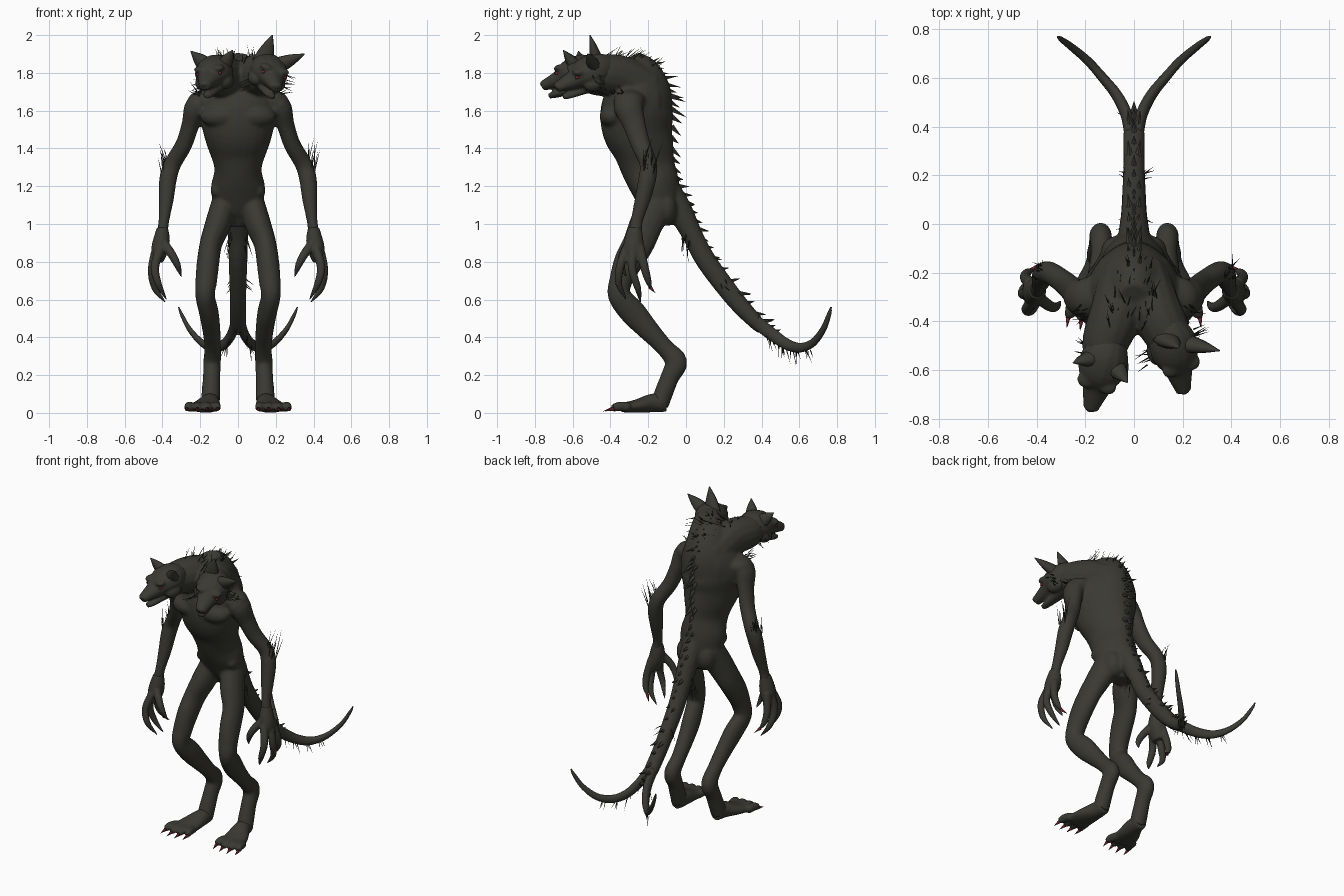
import bpy, bmesh, math, random
from mathutils import Vector, Matrix, Euler

random.seed(4)


def material(name, rgb):
    m = bpy.data.materials.new(name)
    m.diffuse_color = (*rgb, 1)
    return m


HIDE = material("dark hide", (0.042, 0.041, 0.033))
HAIR = material("dark hair", (0.026, 0.026, 0.021))
RED = material("dark red", (0.16, 0.018, 0.022))


def smooth_path(points, steps):
    """Catmull-Rom samples through tuples of any length."""
    p = [Vector(q) for q in points]
    p = [p[0] * 2 - p[1]] + p + [p[-1] * 2 - p[-2]]
    out = []
    for i in range(1, len(p) - 2):
        a, b, c, d = p[i - 1:i + 3]
        for k in range(steps):
            t = k / steps
            out.append(0.5 * (2 * b + (c - a) * t + (2 * a - 5 * b + 4 * c - d) * t * t
                              + (3 * b - a - 3 * c + d) * t ** 3))
    return out + [p[-2]]


def tube(bm, stations, sx=1, sides=14, steps=4, mat=None, egg=0):
    """Elliptic tube through (x, y, z, half width, half depth); egg narrows the back."""
    path = smooth_path(stations, steps)
    pts = [Vector(q[:3]) for q in path]
    rings = []
    for i, q in enumerate(path):
        t = (pts[min(i + 1, len(pts) - 1)] - pts[max(i - 1, 0)]).normalized()
        u = Vector((1, 0, 0))
        u = (u - t * u.dot(t)).normalized()
        v = t.cross(u)
        ring = []
        for k in range(sides):
            a = 2 * math.pi * k / sides
            w = max(q[3], .001) * (1 - egg * math.sin(a))
            c = pts[i] + u * w * math.cos(a) + v * max(q[4], .001) * math.sin(a)
            c = mat @ c if mat else c
            ring.append(bm.verts.new((c.x * sx, c.y, max(c.z, 0.0))))
        rings.append(ring)
    for a, b in zip(rings, rings[1:]):
        for k in range(sides):
            bm.faces.new((a[k], a[(k + 1) % sides], b[(k + 1) % sides], b[k]))
    bm.faces.new(rings[0])
    bm.faces.new(rings[-1])


def blob(bm, c, r, mat=None):
    m = Matrix.Translation(c) @ Matrix.Diagonal((*r, 1))
    bmesh.ops.create_icosphere(bm, subdivisions=3, radius=1, matrix=mat @ m if mat else m)


def spike(bm, base, direction, length, radius, sides=5):
    d = Vector(direction).normalized()
    m = (Matrix.Translation(Vector(base) + d * length / 2)
         @ d.to_track_quat('Z', 'Y').to_matrix().to_4x4())
    bmesh.ops.create_cone(bm, cap_ends=True, segments=sides, radius1=radius,
                          radius2=0.0004, depth=length, matrix=m)


def finish(bm, name, mat, voxel=0, smooth=True, soften=4):
    bmesh.ops.recalc_face_normals(bm, faces=bm.faces)
    me = bpy.data.meshes.new(name)
    bm.to_mesh(me)
    bm.free()
    me.materials.append(mat)
    ob = bpy.data.objects.new(name, me)
    bpy.context.collection.objects.link(ob)
    if smooth:
        me.polygons.foreach_set("use_smooth", [True] * len(me.polygons))
    if voxel:
        r = ob.modifiers.new("fuse", 'REMESH')
        r.mode, r.voxel_size, r.use_smooth_shade = 'VOXEL', voxel, True
        s = ob.modifiers.new("soften", 'SMOOTH')
        s.factor, s.iterations = 0.5, soften
    return ob


# Torso, necks, arms, legs and tail root, fused into one skin
body = bmesh.new()
tube(body, [(0, -.12, .99, .05, .05), (0, -.13, 1.08, .118, .10), (0, -.163, 1.2, .140, .130),
            (0, -.20, 1.3, .122, .143), (0, -.225, 1.4, .152, .162), (0, -.255, 1.5, .182, .187),
            (0, -.26, 1.6, .20, .192), (0, -.245, 1.7, .18, .168), (0, -.26, 1.8, .125, .125),
            (0, -.30, 1.88, .07, .06)], sides=28, egg=.22)
tube(body, [(-.035, -.22, 1.70, .11, .13), (-.07, -.36, 1.775, .11, .118),
            (-.115, -.48, 1.785, .098, .105), (-.125, -.57, 1.785, .08, .08)])
tube(body, [(.035, -.22, 1.70, .11, .13), (.08, -.34, 1.775, .11, .118),
            (.13, -.44, 1.795, .10, .105), (.16, -.52, 1.80, .08, .08)])
tube(body, [(0, -.115, 1.20, .07, .075), (0, -.035, 1.075, .064, .068), (0, .035, .94, .055, .055),
            (0, .11, .80, .05, .055), (0, .26, .60, .044, .05), (0, .37, .48, .045, .04),
            (0, .41, .44, .03, .03)])
ARM = [(.13, -.29, 1.65, .07, .08), (.215, -.305, 1.625, .066, .08), (.25, -.275, 1.53, .048, .062),
       (.287, -.24, 1.42, .045, .052), (.345, -.20, 1.32, .046, .046), (.370, -.205, 1.24, .047, .048),
       (.380, -.23, 1.13, .040, .042), (.392, -.26, 1.02, .029, .033), (.402, -.27, .95, .030, .038)]
LEG = [(.070, -.15, 1.12, .068, .095), (.105, -.21, 1.0, .070, .09), (.142, -.25, .9, .060, .085),
       (.158, -.305, .8, .060, .078), (.168, -.345, .7, .058, .062), (.174, -.352, .62, .052, .062),
       (.154, -.28, .53, .052, .070), (.141, -.20, .44, .048, .058), (.134, -.112, .345, .044, .048),
       (.137, -.052, .27, .047, .060), (.140, -.085, .19, .046, .050), (.144, -.12, .1, .050, .050),
       (.146, -.14, .04, .050, .048)]
for s in (1, -1):
    tube(body, ARM, s)
    tube(body, LEG, s)
    blob(body, (.065 * s, -.11, 1.08), (.07, .062, .09))           # buttock
    blob(body, (.09 * s, -.388, 1.57), (.112, .07, .062))          # chest muscle
    blob(body, (.175 * s, -.30, 1.655), (.09, .085, .055))         # shoulder
    blob(body, (.08 * s, -.18, 1.63), (.075, .06, .14))            # shoulder blade
    blob(body, (.115 * s, -.20, 1.175), (.030, .06, .04))          # hip crest
    for z, y in ((1.44, -.390), (1.375, -.357), (1.31, -.330), (1.25, -.294)):
        blob(body, (.034 * s, y, z), (.032, .020, .029))           # belly muscle
finish(body, "body", HIDE, 0.0095, soften=5)

# Forked tail ends
fork = bmesh.new()
for s in (1, -1):
    tube(fork, [(.014, .36, .49, .024, .036), (.032, .45, .42, .024, .034), (.072, .53, .365, .022, .03),
                (.128, .60, .345, .020, .026), (.19, .67, .37, .017, .021), (.255, .725, .44, .013, .017),
                (.298, .757, .52, .009, .012), (.314, .768, .56, .003, .004)], s)
finish(fork, "forked_tail_tips", HIDE)

# Heads: skull, muzzle, jaw, brows; then eyes in the same local frame
HEADS = {"left": ((-.125, -.57, 1.795), (math.radians(12), math.radians(-4), math.radians(-17))),
         "right": ((.16, -.50, 1.80), (math.radians(17), math.radians(14), math.radians(19)))}
for side, (loc, rot) in HEADS.items():
    M = Matrix.Translation(loc) @ Euler(rot).to_matrix().to_4x4()
    h = bmesh.new()
    tube(h, [(0, .10, -.01, .07, .075), (0, .03, .005, .098, .092), (0, -.04, .008, .096, .080),
             (0, -.10, -.006, .064, .052), (0, -.155, -.014, .046, .037), (0, -.207, -.022, .031, .026)], mat=M)
    tube(h, [(0, .02, -.060, .065, .042), (0, -.08, -.074, .043, .026), (0, -.135, -.080, .034, .020),
             (0, -.180, -.082, .021, .015)], mat=M)
    blob(h, (0, -.208, -.012), (.016, .012, .011), M)
    for s in (1, -1):
        blob(h, (.046 * s, -.080, .046), (.038, .034, .018), M)
        blob(h, (.064 * s, -.015, -.04), (.040, .058, .042), M)
    finish(h, side + "_head", HIDE, 0.008, soften=3)
    e = bmesh.new()
    for s in (1, -1):
        blob(e, (.062 * s, -.098, .020), (.009, .012, .008), M)
    finish(e, side + "_eyes", RED)

# Ears
ears = bmesh.new()
for base, tip, w in (((-.165, -.55, 1.835), (-.25, -.57, 1.915), .05), ((-.075, -.59, 1.84), (-.028, -.65, 1.92), .045),
                     ((.13, -.47, 1.855), (.182, -.508, 2.0), .056), ((.215, -.49, 1.84), (.352, -.52, 1.90), .048)):
    b, t = Vector(base), Vector(tip)
    tube(ears, [(*b, w, .038), (*b.lerp(t, .5), w * .66, .024), (*t, .003, .002)], sides=10)
finish(ears, "ears", HIDE)

# Hands and fingers
FINGERS = [[(.412, -.315, .87), (.440, -.35, .77), (.42, -.355, .68), (.378, -.315, .60)],
           [(.430, -.28, .87), (.455, -.285, .76), (.440, -.255, .66), (.385, -.24, .585)],
           [(.425, -.245, .88), (.446, -.22, .77), (.438, -.20, .70), (.410, -.186, .655)],
           [(.395, -.30, .90), (.348, -.335, .835), (.320, -.34, .78), (.30, -.315, .72)]]
RADII = (.026, .023, .018, .004)
for s, side in ((1, "right"), (-1, "left")):
    hand = bmesh.new()
    tube(hand, [(.400, -.27, .98, .030, .036), (.404, -.275, .92, .044, .050),
                (.415, -.278, .86, .045, .056), (.425, -.275, .80, .028, .042)], s)
    for f in FINGERS:
        tube(hand, [(*p, r, r) for p, r in zip(f, RADII)], s, sides=10)
    finish(hand, side + "_hand", HIDE, 0.006, soften=2)

# Feet and toes
claws = bmesh.new()
for s, side in ((1, "right"), (-1, "left")):
    foot = bmesh.new()
    tube(foot, [(.144, -.105, .055, .042, .05), (.150, -.18, .052, .056, .05),
                (.170, -.26, .036, .076, .036), (.184, -.335, .028, .084, .026)], s)
    for i in range(4):
        a, b = .122 + .042 * i, .108 + .054 * i
        y = -.40 + .012 * abs(i - 1.5)
        tube(foot, [(a, -.30, .03, .025, .026), ((a + b) / 2, -.355, .034, .025, .026),
                    (b, y, .022, .019, .018)], s, sides=10)
        spike(claws, (b * s, y, .020), (.12 * s, -1, -.25), .046, .0105, 8)
    finish(foot, side + "_foot", HIDE, 0.008)
    spike(claws, (.420 * s, -.190, .665), (-.6 * s, .55, -.6), .05, .011, 8)
finish(claws, "claws", RED)

# Horn spikes down the back and the tail
spine = bmesh.new()
BACK = [(-.30, 1.885), (-.20, 1.85), (-.135, 1.78), (-.085, 1.69), (-.06, 1.57), (-.06, 1.4), (-.045, 1.25),
        (.015, 1.12), (.075, .98), (.145, .83), (.285, .645), (.41, .495), (.50, .42)]
ridge = smooth_path([(0, y, z) for y, z in BACK], 3)
for i in range(1, len(ridge) - 1):
    t = (ridge[i + 1] - ridge[i - 1]).normalized()
    n = Vector((0, -t.z, t.y))
    size = .09 if i < 13 else .06
    for dx in (-.015, .015) if i % 3 == 0 else (0,):
        spike(spine, ridge[i] + Vector((dx, 0, 0)) - n * .02, n + t * random.uniform(.4, 1) + Vector((dx * 12, 0, 0)),
              size * random.uniform(.7, 1.3), .017)
finish(spine, "back_spikes", HIDE, smooth=False)

# Hair tufts
hair = bmesh.new()


def tuft(centre, spread, direction, count, length, jitter=.35):
    for _ in range(count):
        p = Vector([c + random.uniform(-r, r) for c, r in zip(centre, spread)])
        d = Vector(direction).normalized() + Vector([random.uniform(-jitter, jitter) for _ in range(3)])
        spike(hair, p, d, length * random.uniform(.6, 1.15), .004, 3)


for s in (1, -1):
    tuft((.385 * s, -.20, 1.28), (.02, .03, .05), (.2 * s, .15, 1), 13, .13, .2)    # elbow
    tuft((.20 * s, -.36, 1.69), (.04, .04, .015), (.5 * s, -.2, .3), 8, .06)        # shoulder
    tuft((.06 * s, -.36, 1.86), (.04, .09, .015), (.1 * s, .8, .6), 16, .10)        # mane
    tuft((.04 * s, -.22, 1.82), (.03, .04, .02), (.1 * s, .8, .5), 7, .08)
    tuft((.035 * s, .2, .68), (.008, .02, .03), (.5 * s, .3, -.8), 5, .05)          # tail sides
    tuft((.04 * s, .0, .94), (.012, .02, .06), (.2 * s, -.1, -1), 7, .09, .2)       # tail root
    for y, x, z in ((.44, .04, .40), (.51, .065, .35), (.57, .10, .33), (.64, .16, .34)):
        tuft((x * s, y, z), (.008, .02, .01), (.25 * s, .15, -1), 3, .075, .25)     # tail fork
tuft((-.20, -.54, 1.75), (.015, .05, .03), (-.7, .4, -.4), 6, .06)                  # cheeks
tuft((.245, -.47, 1.75), (.015, .05, .04), (.8, .4, -.3), 8, .07)
tuft((.07, -.54, 1.75), (.02, .04, .03), (-.6, -.3, -.3), 7, .08)
finish(hair, "hair_tufts", HAIR, smooth=False)
